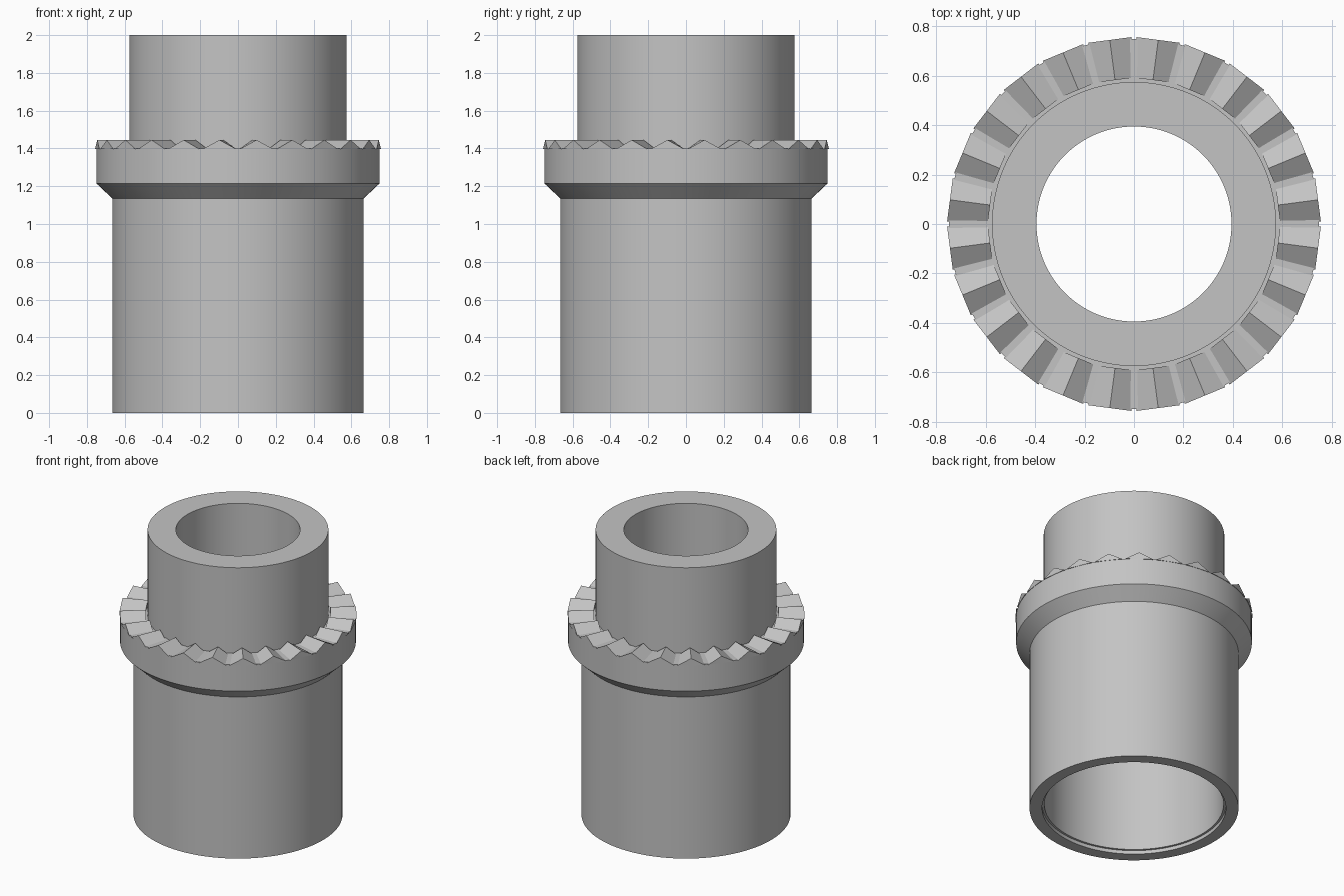
import bpy, bmesh
from math import cos, sin, pi, radians

cube = bpy.data.objects.get("Cube")
if cube:
    bpy.data.objects.remove(cube, do_unlink=True)

# Single plain grey metal
metal = bpy.data.materials.new("grey metal")
metal.use_nodes = True
grey = (0.55, 0.55, 0.55, 1)
metal.diffuse_color = grey
metal.node_tree.nodes["Principled BSDF"].inputs["Base Color"].default_value = grey


def add_object(name, bm):
    bmesh.ops.recalc_face_normals(bm, faces=bm.faces)
    mesh = bpy.data.meshes.new(name)
    bm.to_mesh(mesh)
    bm.free()
    mesh.materials.append(metal)
    obj = bpy.data.objects.new(name, mesh)
    bpy.context.collection.objects.link(obj)
    return obj


def lathe(name, profile, steps=128):
    """Revolve a closed (radius, height) profile around z."""
    bm = bmesh.new()
    verts = [bm.verts.new((r, 0, z)) for r, z in profile]
    edges = [bm.edges.new((a, b)) for a, b in zip(verts, verts[1:] + verts[:1])]
    bmesh.ops.spin(bm, geom=verts + edges, cent=(0, 0, 0), axis=(0, 0, 1),
                   angle=2 * pi, steps=steps)
    bmesh.ops.remove_doubles(bm, verts=bm.verts, dist=1e-4)
    obj = add_object(name, bm)
    bpy.ops.object.select_all(action="DESELECT")
    bpy.context.view_layer.objects.active = obj
    obj.select_set(True)
    bpy.ops.object.shade_smooth_by_angle(angle=radians(30))
    return obj


# Stepped sleeve: wide socket, collar with a conical underside, narrow neck
lathe("sleeve_body", [
    (0.665, 0), (0.665, 1.135), (0.75, 1.215), (0.75, 1.4),
    (0.575, 1.4), (0.575, 2), (0.395, 2), (0.395, 1.2),
    (0.57, 1.2), (0.57, 0.025), (0.585, 0.025), (0.585, 0),
])

# Crown of triangular radial teeth on the collar
COUNT, INNER, OUTER = 24, 0.592, 0.757
BASE, PEAK = 1.397, 1.445
pitch = 2 * pi / COUNT
half = pitch / 2 - radians(0.8)

bm = bmesh.new()
for i in range(COUNT):
    mid = (i + 0.5) * pitch
    ends = []
    for radius in (INNER, OUTER):
        # Both end faces are flat, square to the tooth's own direction
        corners = []
        for side, z in ((-1, BASE), (0, PEAK), (1, BASE)):
            across = side * radius * sin(half)
            along = radius * cos(half)
            corners.append(bm.verts.new((
                along * cos(mid) - across * sin(mid),
                along * sin(mid) + across * cos(mid), z)))
        ends.append(corners)
    inner, outer = ends
    bm.faces.new(inner)
    bm.faces.new(outer)
    for a in range(3):
        b = (a + 1) % 3
        bm.faces.new((inner[a], inner[b], outer[b], outer[a]))
add_object("collar_teeth", bm)
